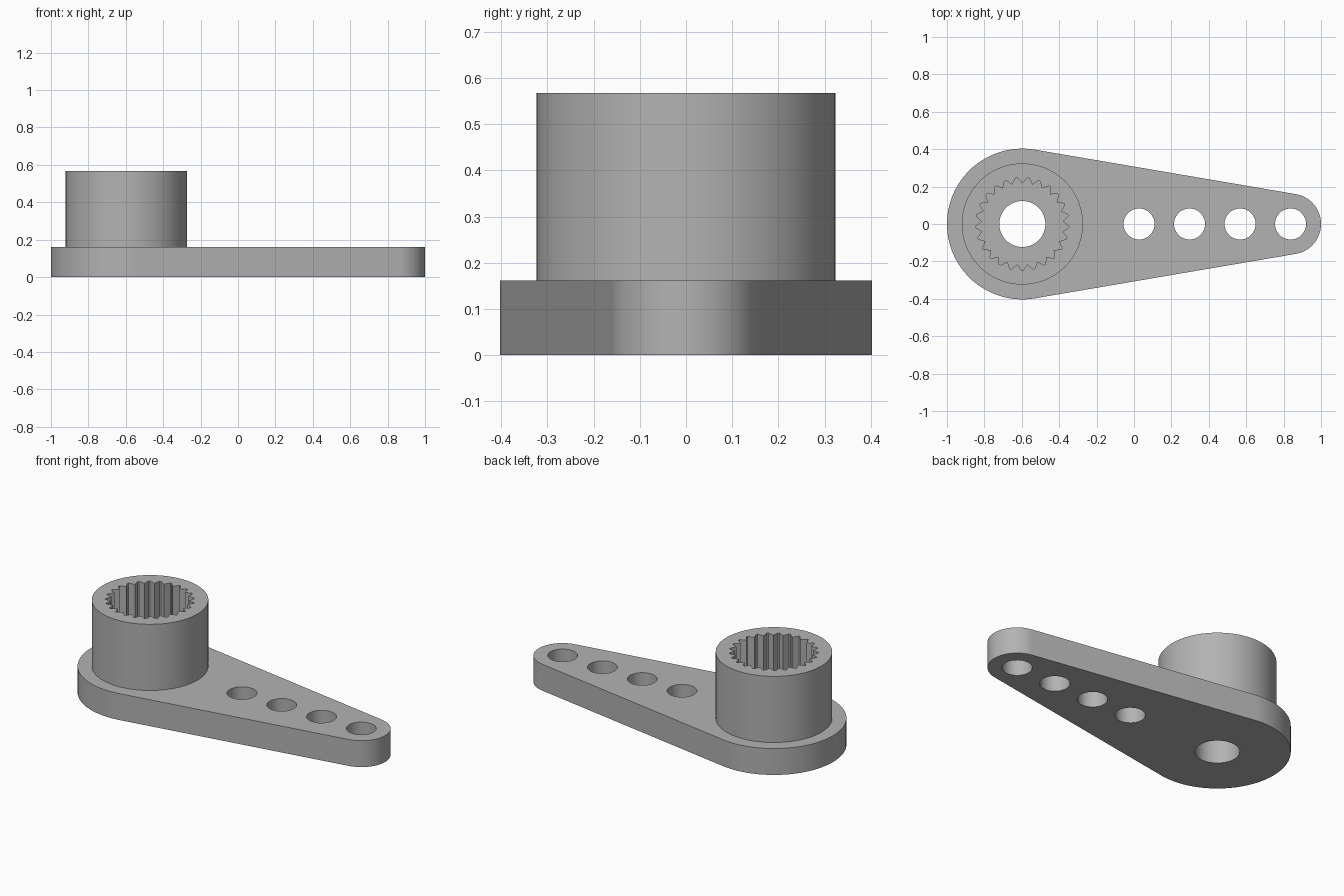
import bpy
from math import pi, sin, cos, asin

if "Cube" in bpy.data.objects:
    bpy.data.objects.remove(bpy.data.objects["Cube"], do_unlink=True)

HUB_X, HUB_R, END_R = -0.597, 0.403, 0.162
END_X = 1 - END_R
PLATE_TOP, HUB_TOP = 0.162, 0.568

grey = bpy.data.materials.new("plain_grey")
grey.use_nodes = True
grey.diffuse_color = (0.45, 0.45, 0.45, 1)
grey.node_tree.nodes["Principled BSDF"].inputs["Base Color"].default_value = grey.diffuse_color


def arc(cx, r, start, end, steps):
    return [(cx + r * cos(start + (end - start) * i / steps),
             r * sin(start + (end - start) * i / steps)) for i in range(steps + 1)]


def circle(cx, r, steps=72):
    return arc(cx, r, 0, 2 * pi, steps)[:-1]


def extrude_profile(name, loops, z0, z1):
    """Solid from an outer loop and hole loops."""
    curve = bpy.data.curves.new(name, "CURVE")
    curve.dimensions = "2D"
    curve.fill_mode = "BOTH"
    curve.extrude = (z1 - z0) / 2
    for loop in loops:
        spline = curve.splines.new("POLY")
        spline.points.add(len(loop) - 1)
        for point, (x, y) in zip(spline.points, loop):
            point.co = (x, y, 0, 1)
        spline.use_cyclic_u = True
    obj = bpy.data.objects.new(name, curve)
    bpy.context.collection.objects.link(obj)
    obj.location.z = (z0 + z1) / 2
    bpy.ops.object.select_all(action="DESELECT")
    obj.select_set(True)
    bpy.context.view_layer.objects.active = obj
    bpy.ops.object.convert(target="MESH")
    obj = bpy.context.object
    # Join the caps to the walls
    bpy.ops.object.mode_set(mode="EDIT")
    bpy.ops.mesh.select_all(action="SELECT")
    bpy.ops.mesh.remove_doubles(threshold=0.0001)
    bpy.ops.mesh.normals_make_consistent(inside=False)
    bpy.ops.object.mode_set(mode="OBJECT")
    obj.data.materials.clear()
    obj.data.materials.append(grey)
    bpy.ops.object.shade_smooth_by_angle(angle=pi / 9)
    return obj


# Tapered arm: two end arcs joined by their tangents, with screw holes
tangent = pi / 2 - asin((HUB_R - END_R) / (END_X - HUB_X))
outline = (arc(END_X, END_R, -tangent, tangent, 36)
           + arc(HUB_X, HUB_R, tangent, 2 * pi - tangent, 56))
holes = [circle(0.027 + 0.27 * i, 0.083, 48) for i in range(4)]
extrude_profile("arm_plate", [outline, circle(HUB_X, 0.123)] + holes, 0, PLATE_TOP)

# Hub with a toothed socket
TEETH, TIP_R, ROOT_R, TIP_HALF = 25, 0.249, 0.217, 0.016
socket = []
for i in range(TEETH):
    a = -pi / 2 + 2 * pi * i / TEETH
    for da, r in ((-TIP_HALF, TIP_R), (TIP_HALF, TIP_R), (pi / TEETH, ROOT_R)):
        socket.append((HUB_X + r * cos(a + da), r * sin(a + da)))
extrude_profile("splined_hub", [circle(HUB_X, 0.324, 96), socket], PLATE_TOP, HUB_TOP)
